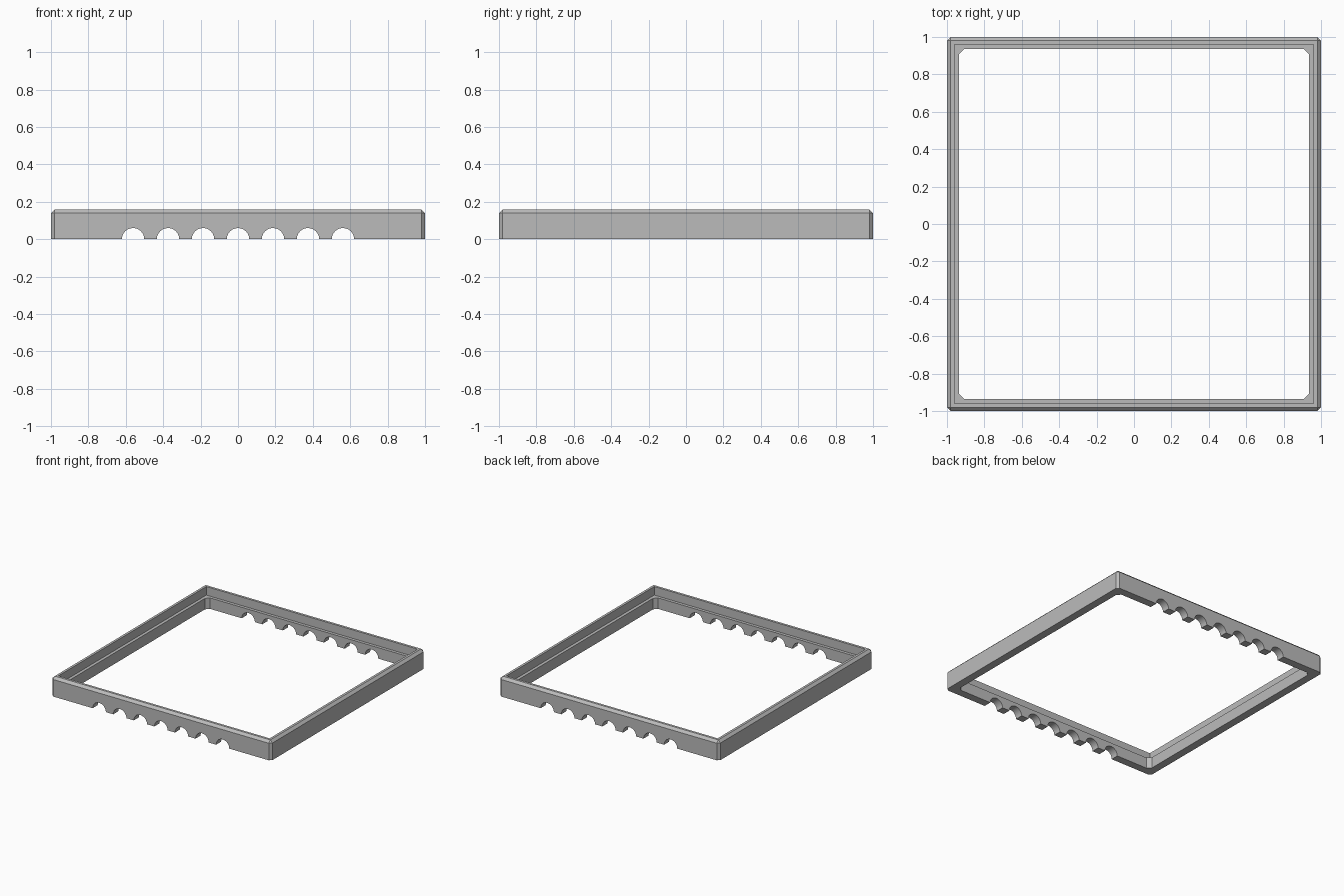
import bpy, bmesh
from mathutils import Matrix

cube = bpy.data.objects.get("Cube")
if cube:
    bpy.data.objects.remove(cube)

grey = bpy.data.materials.new("mid grey")
grey.use_nodes = True
colour = (0.5, 0.5, 0.5, 1)
grey.diffuse_color = colour
grey.node_tree.nodes["Principled BSDF"].inputs["Base Color"].default_value = colour


def add_object(name, bm):
    mesh = bpy.data.meshes.new(name)
    bm.to_mesh(mesh)
    bm.free()
    obj = bpy.data.objects.new(name, mesh)
    bpy.context.collection.objects.link(obj)
    return obj


def square_ring(bm, half, chamfer, z):
    """Square loop with cut corners; a zero chamfer is merged later."""
    c = half - chamfer
    corners = [(half, -c), (half, c), (c, half), (-c, half),
               (-half, c), (-half, -c), (-c, -half), (c, -half)]
    return [bm.verts.new((x, y, z)) for x, y in corners]


# Frame: half width, corner chamfer and height around the wall section
HEIGHT, BEVEL, LEDGE = 0.16, 0.02, 0.09
section = [
    (1.0, BEVEL, 0),
    (1.0, BEVEL, HEIGHT - BEVEL),
    (0.98, 0, HEIGHT),
    (0.96, 0, HEIGHT),
    (0.96, 0, LEDGE),
    (0.935, 0.028, LEDGE),
    (0.935, 0.028, 0),
]
bm = bmesh.new()
rings = [square_ring(bm, *step) for step in section]
for lower, upper in zip(rings, rings[1:] + rings[:1]):
    for i in range(8):
        j = (i + 1) % 8
        bm.faces.new((lower[i], lower[j], upper[j], upper[i]))
bmesh.ops.remove_doubles(bm, verts=bm.verts, dist=1e-5)
bmesh.ops.recalc_face_normals(bm, faces=bm.faces)
frame = add_object("tray_frame", bm)
frame.data.materials.append(grey)

# Round cutters for the row of notches through the front and back walls
bm = bmesh.new()
for i in range(-3, 4):
    place = Matrix.Translation((i * 0.187, 0, 0)) @ Matrix.Rotation(1.5707963, 4, "X")
    bmesh.ops.create_cone(bm, cap_ends=True, segments=24, radius1=0.06,
                          radius2=0.06, depth=2.4, matrix=place)
cutter = add_object("notch_cutters", bm)
cutter.data.materials.append(grey)
cutter.hide_render = True

# Cut the notches and drop the cutters
notches = frame.modifiers.new("notches", "BOOLEAN")
notches.operation = "DIFFERENCE"
notches.solver = "EXACT"
notches.object = cutter
bpy.context.view_layer.objects.active = frame
frame.select_set(True)
bpy.ops.object.modifier_apply(modifier=notches.name)
bpy.data.objects.remove(cutter)
bpy.ops.object.shade_smooth_by_angle(angle=0.35)
